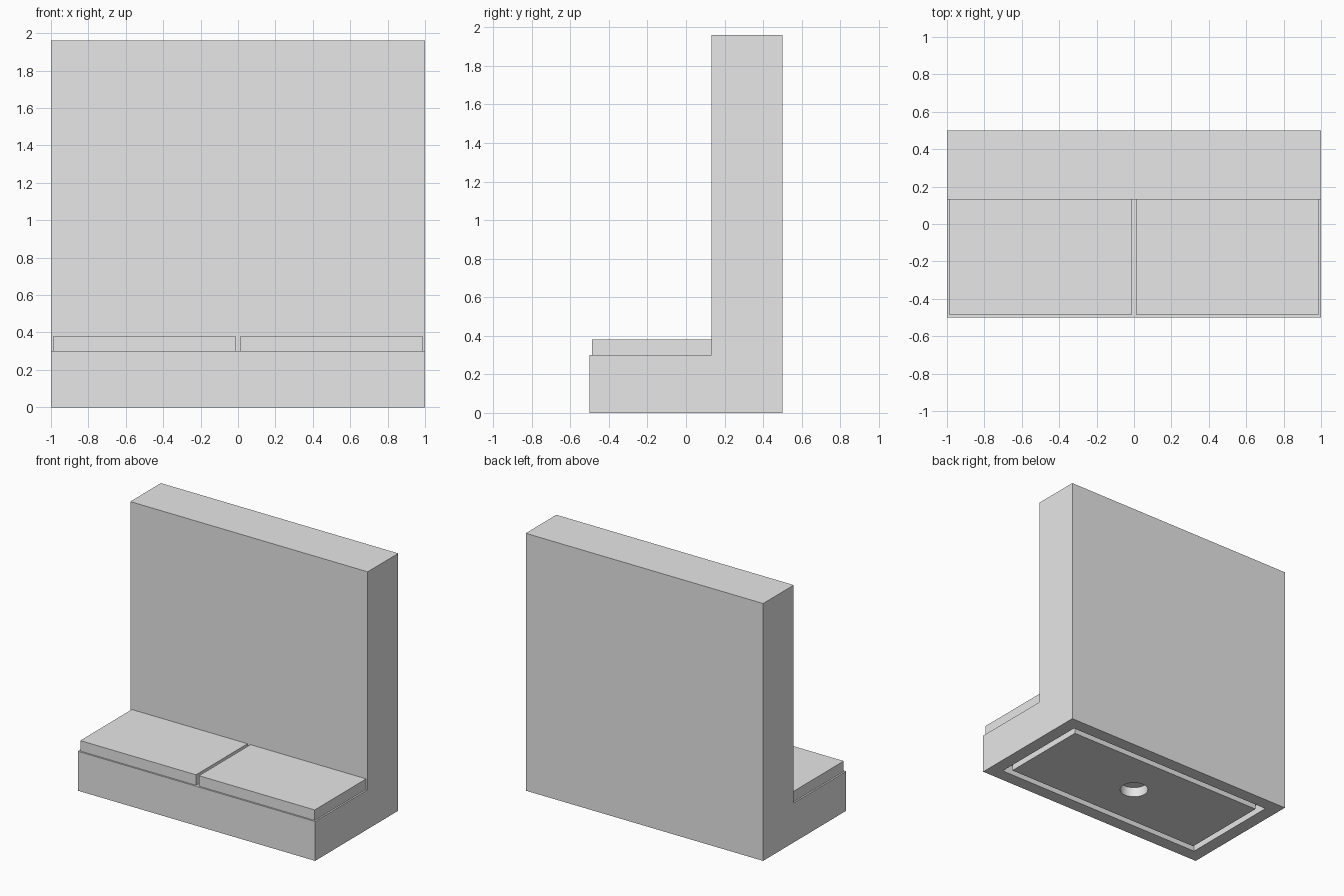
import bpy
import bmesh
from math import radians
from mathutils import Vector

if "Cube" in bpy.data.objects:
    bpy.data.objects.remove(bpy.data.objects["Cube"], do_unlink=True)

WALL_FRONT, BASE_TOP, TOP = 0.132, 0.3, 1.96
RIM, GROOVE, RECESS = 0.1, 0.05, 0.075

grey = bpy.data.materials.new("light_grey")
grey.use_nodes = True
grey.diffuse_color = (0.8, 0.8, 0.8, 1)
grey.node_tree.nodes["Principled BSDF"].inputs["Base Color"].default_value = (0.8, 0.8, 0.8, 1)


def finish(name, bm):
    bmesh.ops.recalc_face_normals(bm, faces=bm.faces[:])
    mesh = bpy.data.meshes.new(name)
    bm.to_mesh(mesh)
    bm.free()
    mesh.materials.append(grey)
    obj = bpy.data.objects.new(name, mesh)
    bpy.context.collection.objects.link(obj)
    return obj


def box(name, low, high):
    bm = bmesh.new()
    bmesh.ops.create_cube(bm, size=1)
    low, high = Vector(low), Vector(high)
    for v in bm.verts:
        v.co = (low + high) / 2 + v.co * (high - low)
    return finish(name, bm)


# L-shaped body: side profile extruded across the width
bm = bmesh.new()
profile = [(-0.5, 0), (0.5, 0), (0.5, TOP), (WALL_FRONT, TOP),
           (WALL_FRONT, BASE_TOP), (-0.5, BASE_TOP)]
side = bm.faces.new([bm.verts.new((-1, y, z)) for y, z in profile])
end = bmesh.ops.extrude_face_region(bm, geom=[side], use_keep_orig=True)["geom"]
bmesh.ops.translate(bm, vec=(2, 0, 0), verts=[g for g in end if isinstance(g, bmesh.types.BMVert)])
bmesh.ops.recalc_face_normals(bm, faces=bm.faces[:])

# Rectangular groove in the underside, leaving a flush centre panel
bottom = min(bm.faces, key=lambda f: f.calc_center_median().z)
bmesh.ops.inset_region(bm, faces=[bottom], thickness=RIM, use_even_offset=True)
ring = bmesh.ops.inset_region(bm, faces=[bottom], thickness=GROOVE, use_even_offset=True)["faces"]
floor = bmesh.ops.extrude_face_region(bm, geom=ring)["geom"]
bmesh.ops.translate(bm, vec=(0, 0, RECESS), verts=[g for g in floor if isinstance(g, bmesh.types.BMVert)])
bmesh.ops.delete(bm, geom=[f for f in ring if f.is_valid], context="FACES_ONLY")
body = finish("body", bm)

# Round blind hole in the centre panel
bpy.ops.mesh.primitive_cylinder_add(vertices=48, radius=0.1, depth=2 * RECESS)
cutter = bpy.context.object
cutter.name = "hole_cutter"
cutter.hide_render = True
cutter.data.materials.append(grey)
cut = body.modifiers.new("hole", "BOOLEAN")
cut.operation = "DIFFERENCE"
cut.solver = "EXACT"
cut.object = cutter
bpy.ops.object.select_all(action="DESELECT")
body.select_set(True)
bpy.context.view_layer.objects.active = body
bpy.ops.object.modifier_apply(modifier=cut.name)
bpy.data.objects.remove(cutter, do_unlink=True)
bpy.ops.object.shade_smooth_by_angle(angle=radians(30))

# Two seat pads on the base
for name, x in (("right_pad", -0.9875), ("left_pad", 0.0125)):
    box(name, (x, -0.4875, BASE_TOP), (x + 0.975, WALL_FRONT, 0.38))
